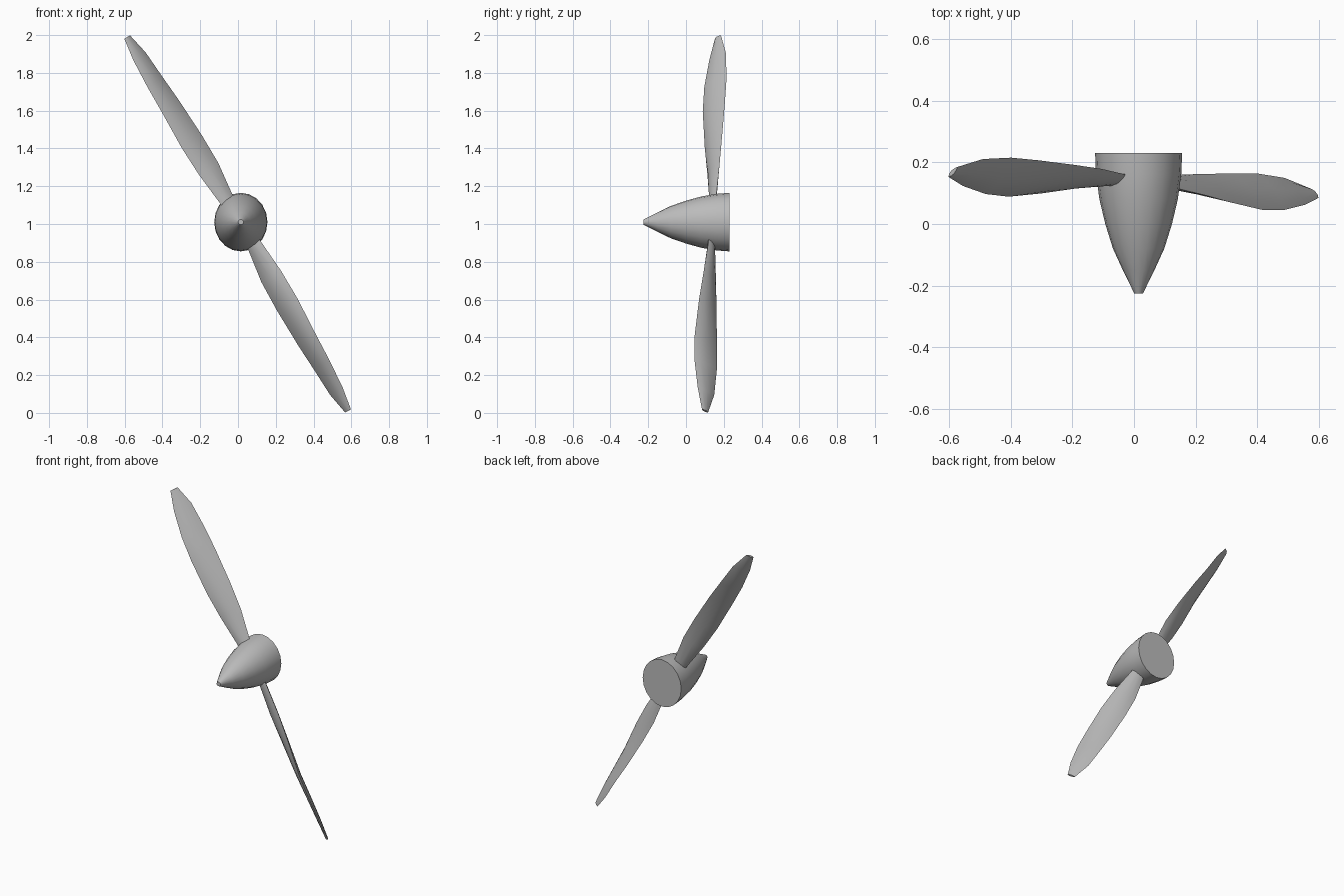
import bpy, bmesh, math
from mathutils import Vector

if "Cube" in bpy.data.objects:
    bpy.data.objects.remove(bpy.data.objects["Cube"], do_unlink=True)

grey = bpy.data.materials.new("plain grey")
grey.use_nodes = True
colour = (0.5, 0.5, 0.5, 1)
grey.diffuse_color = colour
grey.node_tree.nodes["Principled BSDF"].inputs["Base Color"].default_value = colour

HUB = Vector((0.015, 0.135, 1.01))


def loft(name, rings):
    """Skin a list of equal-length point rings and cap both ends."""
    bm = bmesh.new()
    loops = [[bm.verts.new(p) for p in ring] for ring in rings]
    n = len(loops[0])
    for a, b in zip(loops, loops[1:]):
        for i in range(n):
            j = (i + 1) % n
            bm.faces.new((a[i], a[j], b[j], b[i]))
    bm.faces.new(loops[0][::-1])
    bm.faces.new(loops[-1])
    bmesh.ops.recalc_face_normals(bm, faces=bm.faces)
    mesh = bpy.data.meshes.new(name)
    bm.to_mesh(mesh)
    bm.free()
    mesh.materials.append(grey)
    obj = bpy.data.objects.new(name, mesh)
    bpy.context.collection.objects.link(obj)
    bpy.ops.object.select_all(action="DESELECT")
    obj.select_set(True)
    bpy.context.view_layer.objects.active = obj
    bpy.ops.object.shade_smooth_by_angle(angle=math.radians(35))
    return obj


# Spinner: slightly oval pointed cone, flat at the back (y, radius)
profile = [(-0.225, 0.014), (-0.15, 0.051), (-0.08, 0.083), (0.0, 0.108),
           (0.08, 0.127), (0.16, 0.138), (0.23, 0.141)]
SIDES = 20
rings = []
for y, r in profile:
    angles = [math.tau * i / SIDES for i in range(SIDES)]
    stretch = 1 + 0.1 * (y + 0.225) / 0.455
    rings.append([(HUB.x + r * math.cos(a), y, HUB.z + r * stretch * math.sin(a))
                  for a in angles])
loft("spinner", rings)

# Blade stations: distance, front edge (across, y), rear edge (across, y), thickness
stations = [
    (0.05, -0.036, -0.008, 0.034, 0.018, 0.030),
    (0.15, -0.042, -0.012, 0.039, 0.022, 0.030),
    (0.33, -0.057, -0.031, 0.063, 0.034, 0.032),
    (0.50, -0.060, -0.050, 0.066, 0.042, 0.032),
    (0.72, -0.050, -0.067, 0.060, 0.051, 0.030),
    (0.87, -0.045, -0.063, 0.051, 0.055, 0.027),
    (1.03, -0.034, -0.041, 0.043, 0.046, 0.022),
    (1.15, -0.015, -0.015, 0.020, 0.017, 0.014),
]
# Lens section: position along chord, fraction of half thickness
section = [(0, 0), (0.2, 0.75), (0.5, 1), (0.8, 0.6),
           (1, 0), (0.8, -0.6), (0.5, -1), (0.2, -0.75)]


def blade(name, tip):
    axis = (Vector(tip) - HUB).normalized()
    across = Vector((axis.z, 0, -axis.x)).normalized()
    depth = Vector((0, 1, 0))
    rings = []
    for s, t0, y0, t1, y1, thick in stations:
        centre = HUB + axis * s
        front = centre + across * t0 + depth * y0
        rear = centre + across * t1 + depth * y1
        normal = axis.cross(rear - front).normalized()
        rings.append([front.lerp(rear, u) + normal * v * thick / 2 for u, v in section])
    loft(name, rings)


blade("upper_blade", (-0.59, 0.168, 1.99))
blade("lower_blade", (0.58, 0.1, 0.02))
